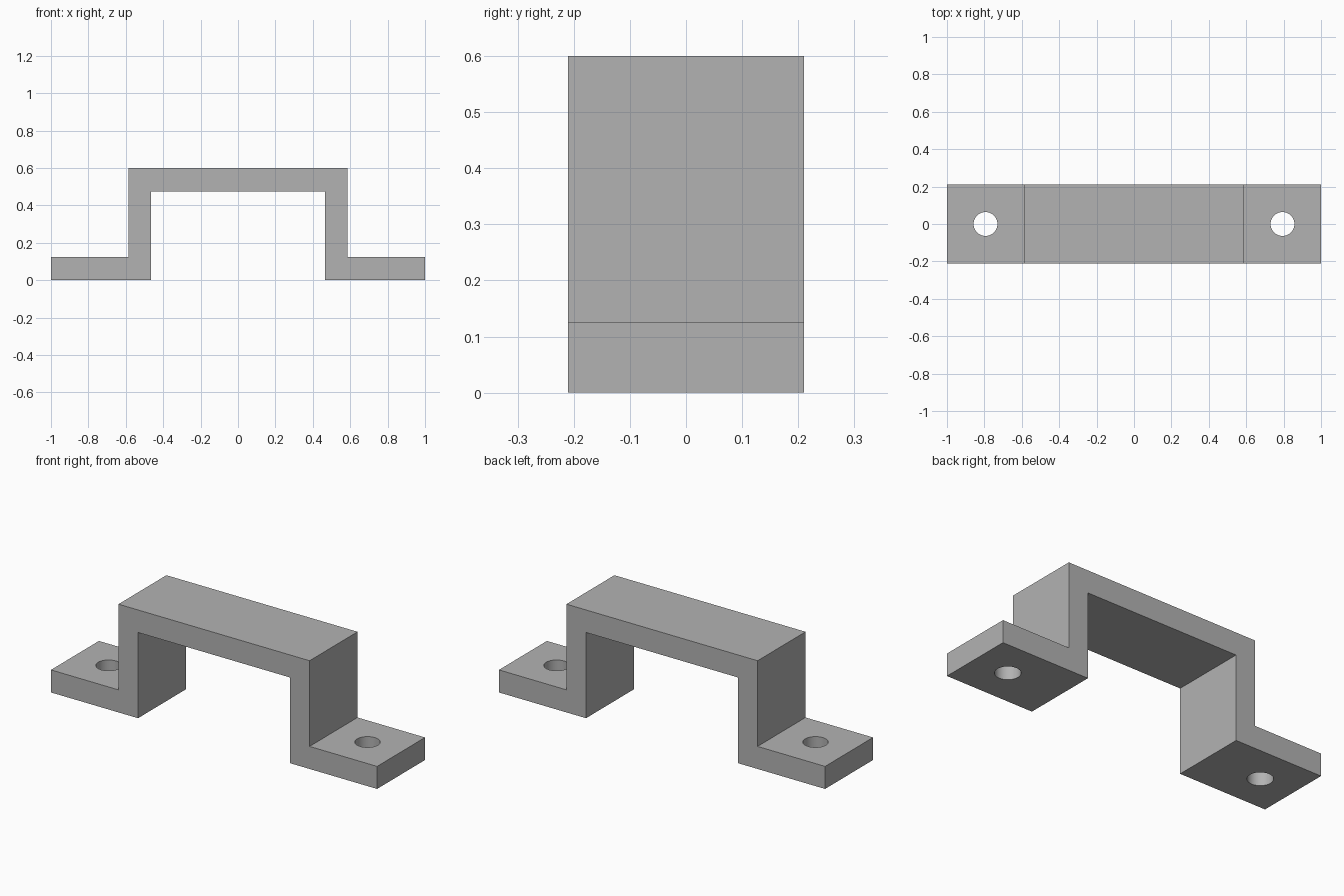
import bpy
import bmesh
from mathutils import Matrix

if "Cube" in bpy.data.objects:
    bpy.data.objects.remove(bpy.data.objects["Cube"], do_unlink=True)

# Key dimensions
HALF_LENGTH, HALF_DEPTH, HEIGHT = 1.0, 0.21, 0.6
LEG_OUTER, LEG_INNER = 0.586, 0.466
FOOT_TOP, BRIDGE_UNDERSIDE = 0.125, 0.475
HOLE_X, HOLE_RADIUS = 0.794, 0.064

grey = bpy.data.materials.new("plain grey")
grey.use_nodes = True
colour = (0.45, 0.45, 0.45, 1)
grey.diffuse_color = colour
grey.node_tree.nodes["Principled BSDF"].inputs["Base Color"].default_value = colour


def make_object(name, bm):
    bmesh.ops.recalc_face_normals(bm, faces=bm.faces)
    mesh = bpy.data.meshes.new(name)
    bm.to_mesh(mesh)
    bm.free()
    mesh.materials.append(grey)
    obj = bpy.data.objects.new(name, mesh)
    bpy.context.collection.objects.link(obj)
    return obj


# Bracket: mirrored hat-shaped profile, extruded through the depth
half = [(LEG_INNER, BRIDGE_UNDERSIDE), (LEG_INNER, 0), (HALF_LENGTH, 0),
        (HALF_LENGTH, FOOT_TOP), (LEG_OUTER, FOOT_TOP), (LEG_OUTER, HEIGHT)]
profile = half + [(-x, z) for x, z in reversed(half)]
bm = bmesh.new()
face = bm.faces.new([bm.verts.new((x, -HALF_DEPTH, z)) for x, z in profile])
result = bmesh.ops.extrude_face_region(bm, geom=[face])
moved = [v for v in result["geom"] if isinstance(v, bmesh.types.BMVert)]
bmesh.ops.translate(bm, verts=moved, vec=(0, 2 * HALF_DEPTH, 0))
bracket = make_object("mounting_bracket", bm)

# Screw holes through both feet
bm = bmesh.new()
for side in (-1, 1):
    bmesh.ops.create_cone(bm, cap_ends=True, segments=48, radius1=HOLE_RADIUS,
                          radius2=HOLE_RADIUS, depth=4 * FOOT_TOP,
                          matrix=Matrix.Translation((side * HOLE_X, 0, FOOT_TOP / 2)))
cutter = make_object("screw_hole_cutter", bm)
cutter.hide_render = True

cut = bracket.modifiers.new("screw_holes", "BOOLEAN")
cut.operation = "DIFFERENCE"
cut.solver = "EXACT"
cut.object = cutter
bpy.ops.object.select_all(action="DESELECT")
bracket.select_set(True)
bpy.context.view_layer.objects.active = bracket
bpy.ops.object.modifier_apply(modifier=cut.name)
bpy.data.objects.remove(cutter, do_unlink=True)

# Smooth bores, crisp edges
bpy.ops.object.shade_smooth_by_angle(angle=0.5)
